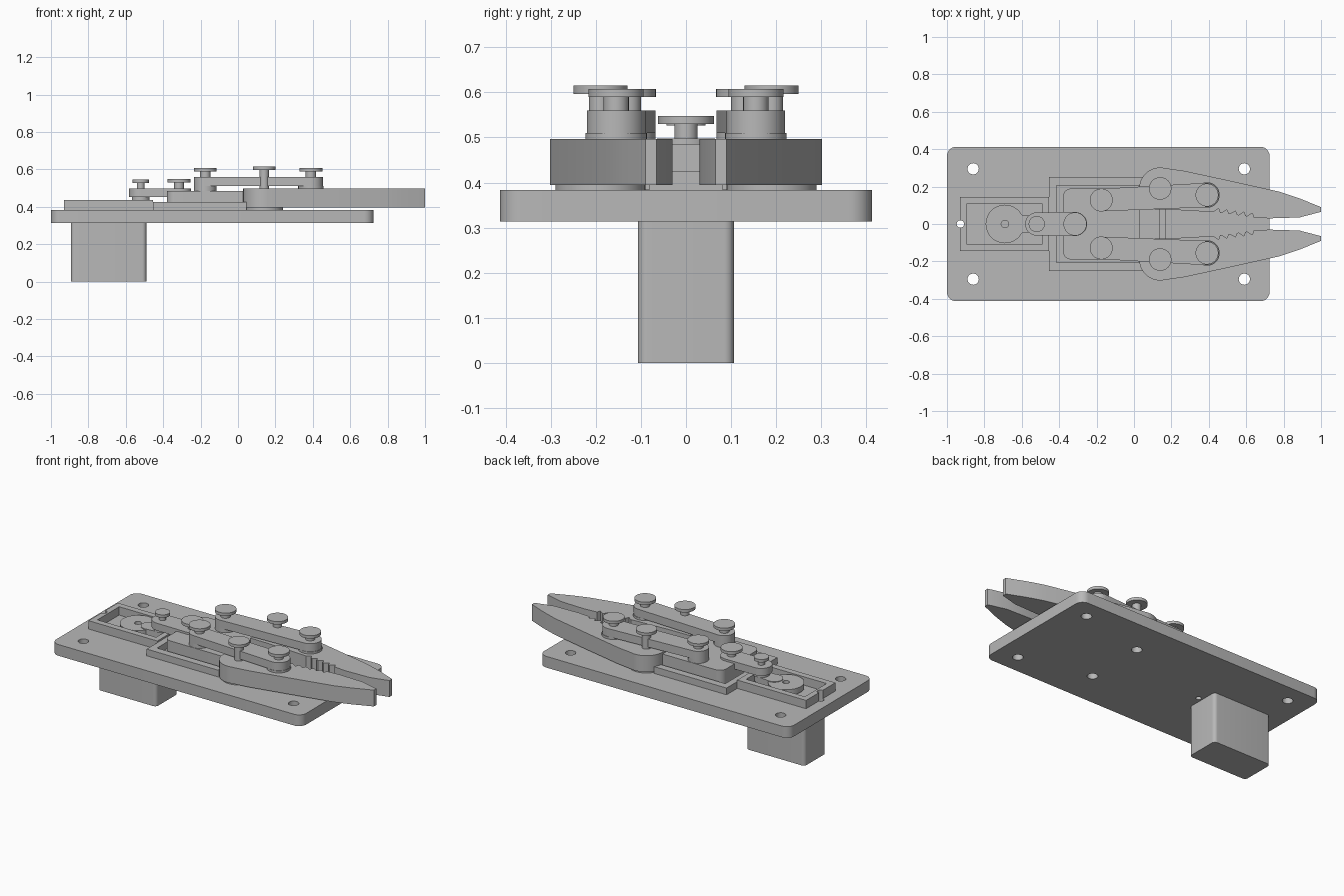
import bpy
import bmesh
from math import pi, cos, sin, acos, atan2, hypot

cube = bpy.data.objects.get("Cube")
if cube:
    bpy.data.objects.remove(cube, do_unlink=True)

grey = bpy.data.materials.new("light_grey")
grey.use_nodes = True
COLOUR = (0.48, 0.48, 0.48, 1)
grey.diffuse_color = COLOUR
grey.node_tree.nodes["Principled BSDF"].inputs["Base Color"].default_value = COLOUR


# Outlines
def arc(x, y, r, start, end, n=24):
    return [(x + r * cos(start + (end - start) * i / n),
             y + r * sin(start + (end - start) * i / n)) for i in range(n + 1)]


def circle(x, y, r, n=48):
    return arc(x, y, r, 0, 2 * pi, n)[:-1]


def rect(x0, x1, y, r=0):
    """Rectangle centred on y = 0, with optional corner radius."""
    if not r:
        return [(x0, -y), (x1, -y), (x1, y), (x0, y)]
    points = []
    corners = [(x1 - r, y - r), (x0 + r, y - r), (x0 + r, r - y), (x1 - r, r - y)]
    for i, (cx, cy) in enumerate(corners):
        points += arc(cx, cy, r, i * pi / 2, (i + 1) * pi / 2, 8)
    return points


def capsule(a, ra, b, rb):
    """Two circles joined by their outer tangents."""
    dx, dy = b[0] - a[0], b[1] - a[1]
    phi, alpha = atan2(dy, dx), acos((ra - rb) / hypot(dx, dy))
    return (arc(*a, ra, phi + alpha, phi + 2 * pi - alpha)
            + arc(*b, rb, phi - alpha, phi + alpha))


# Solids
def prism(name, outline, z0, z1):
    bm = bmesh.new()
    face = bm.faces.new([bm.verts.new((x, y, z0)) for x, y in outline])
    top = bmesh.ops.extrude_face_region(bm, geom=[face])["geom"]
    moved = [v for v in top if isinstance(v, bmesh.types.BMVert)]
    bmesh.ops.translate(bm, verts=moved, vec=(0, 0, z1 - z0))
    bmesh.ops.recalc_face_normals(bm, faces=bm.faces)
    mesh = bpy.data.meshes.new(name)
    bm.to_mesh(mesh)
    bm.free()
    mesh.materials.append(grey)
    obj = bpy.data.objects.new(name, mesh)
    bpy.context.collection.objects.link(obj)
    return obj


def cut(obj, outline, z0, z1):
    cutter = prism("cutter", outline, z0, z1)
    cutter.hide_render = True
    mod = obj.modifiers.new("cut", "BOOLEAN")
    mod.operation = "DIFFERENCE"
    mod.solver = "EXACT"
    mod.object = cutter
    bpy.context.view_layer.objects.active = obj
    bpy.ops.object.modifier_apply(modifier=mod.name)
    bpy.data.objects.remove(cutter, do_unlink=True)


def pin(name, x, y, z0, z1, head_r, stem_r=0.028, head_h=0.018):
    prism(name + "_stem", circle(x, y, stem_r), z0, z1 - head_h)
    prism(name + "_head", circle(x, y, head_r), z1 - head_h, z1)


PLATE_TOP = 0.383
PIVOT = (0.14, 0.19)

# Base plate with mounting, pivot and wire holes
plate = prism("base_plate", rect(-1, 0.725, 0.413, 0.05), 0.313, PLATE_TOP)
holes = [(-0.465, 0, 0.016), (-0.928, 0, 0.02)]
for s in (-1, 1):
    holes += [(-0.86, s * 0.295, 0.03), (0.59, s * 0.295, 0.03),
              (PIVOT[0], s * PIVOT[1], 0.03)]
for x, y, r in holes:
    cut(plate, circle(x, y, r, 32), 0.2, 0.5)

# Motor body under the plate
prism("motor_body", rect(-0.893, -0.49, 0.107, 0.022), 0, 0.313)

# Walled tray around the motor horn
tray = prism("motor_tray", rect(-0.93, -0.455, 0.145), PLATE_TOP, 0.435)
cut(tray, rect(-0.895, -0.49, 0.107), 0.3, 0.5)
cut(tray, circle(-0.928, 0, 0.02, 32), 0.3, 0.5)

# Guide frame, cleared where the jaws swing
guide = prism("guide_frame", rect(-0.455, 0.17, 0.25), PLATE_TOP, 0.425)
cut(guide, rect(-0.415, 0.135, 0.205), 0.3, 0.5)
for s in (-1, 1):
    cut(guide, circle(PIVOT[0], s * PIVOT[1], 0.112), 0.3, 0.5)

# Sliding block
block = rect(-0.38, 0.03, 0.19, 0.045)
block = [(0.03 if x > -0.1 else x, (0.19 if y > 0 else -0.19) if x > -0.1 else y)
         for x, y in block]
prism("sliding_block", block, PLATE_TOP + 0.002, 0.485)

# Motor horn: disc with a tapering arm
disc = prism("horn_disc", circle(-0.69, 0, 0.103), 0.395, 0.43)
cut(disc, circle(-0.69, 0, 0.02, 32), 0.41, 0.5)
prism("horn_arm", capsule((-0.61, 0), 0.05, (-0.52, 0), 0.04), 0.397, 0.434)
prism("crank_washer", circle(-0.52, 0, 0.048), 0.434, 0.452)

# Connecting rod with its two pins
prism("connecting_rod", capsule((-0.52, 0), 0.062, (-0.315, 0), 0.064), 0.452, 0.498)
pin("crank_pin", -0.52, 0, 0.44, 0.545, 0.043, 0.02)
pin("block_pin", -0.315, 0, 0.44, 0.548, 0.062, 0.026)

# Jaw outline: round heel, tapering back, toothed gripping edge
back = [(0.27, 0.284), (0.51, 0.232), (0.78, 0.172), (0.885, 0.137), (1, 0.09)]
tip = [(1, 0.065), (0.885, 0.035), (0.72, 0.03), (0.65, 0.036)]
teeth = []
for i in range(5):
    x, y = 0.64 - i * 0.045, 0.036 + i * 0.006
    teeth += [(x, y), (x - 0.008, y + 0.022), (x - 0.036, y + 0.004)]
heel = arc(*PIVOT, 0.112, pi, pi * 0.42, 20)
jaw_outline = heel + back + tip + teeth + [(0.17, 0.078), (0.03, 0.08)]

# Mirrored jaws, links and pins
REAR, FRONT = (-0.175, 0.128), (0.39, 0.155)
for side, s in (("left", 1), ("right", -1)):
    def flip(points):
        return [(x, s * y) for x, y in points]

    prism(side + "_jaw_washer", flip(circle(*PIVOT, 0.1)), PLATE_TOP, 0.395)
    prism(side + "_jaw", flip(jaw_outline), 0.395, 0.497)
    prism(side + "_link", flip(capsule(REAR, 0.06, FRONT, 0.065)), 0.51, 0.56)
    prism(side + "_rear_washer", flip(circle(*REAR, 0.06)), 0.485, 0.51)
    prism(side + "_front_washer", flip(circle(*FRONT, 0.068)), 0.497, 0.51)
    pin(side + "_rear_pin", REAR[0], s * REAR[1], 0.48, 0.608, 0.061)
    pin(side + "_front_pin", FRONT[0], s * FRONT[1], 0.48, 0.608, 0.061)
    pin(side + "_pivot_pin", PIVOT[0], s * PIVOT[1], 0.39, 0.615, 0.06, 0.025)

# Smooth the round sides and keep the edges sharp
for obj in bpy.context.scene.objects:
    obj.select_set(obj.type == "MESH")
bpy.ops.object.shade_smooth_by_angle(angle=pi / 6)
